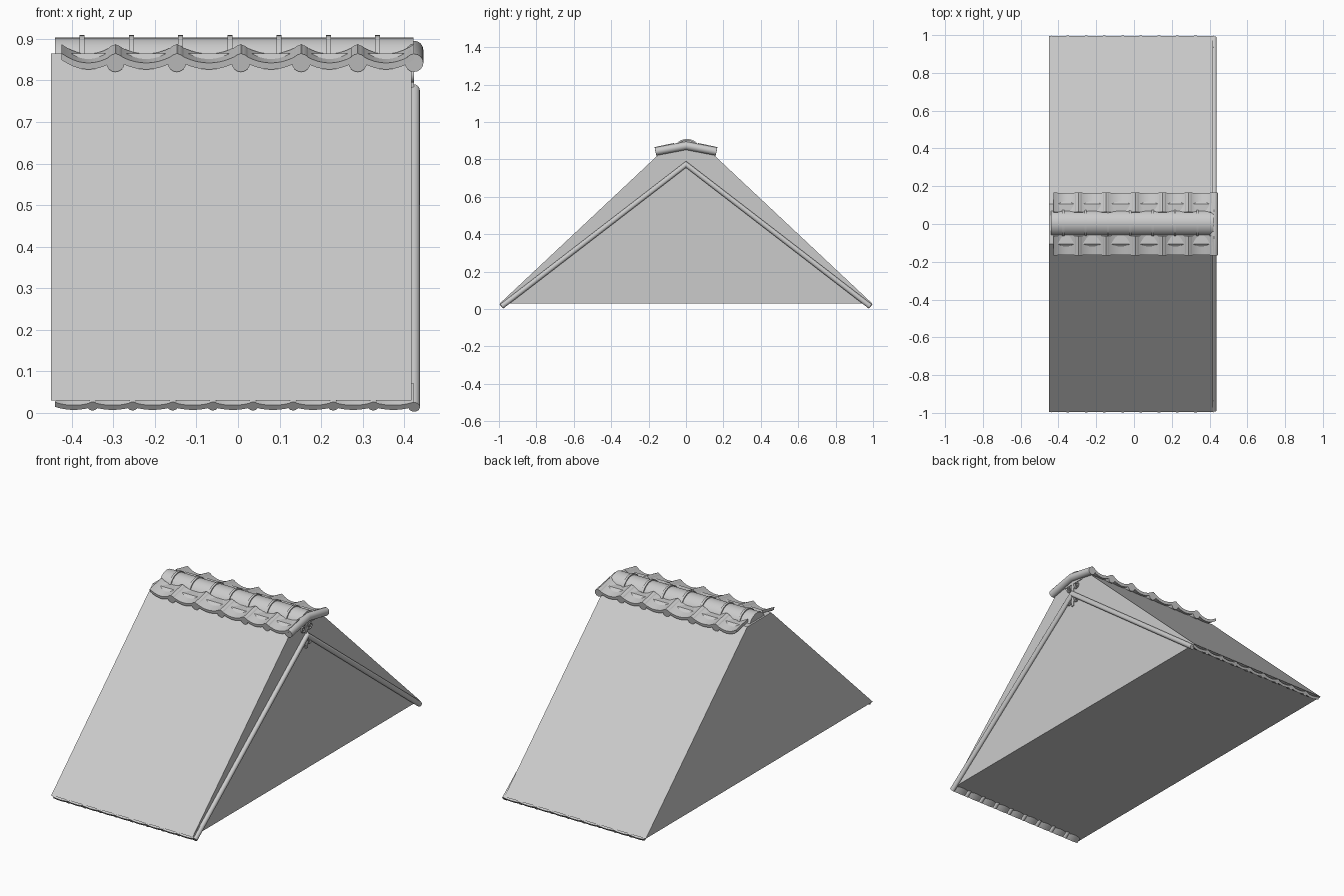
import bpy, bmesh, math
from mathutils import Vector

cube = bpy.data.objects.get("Cube")
if cube:
    bpy.data.objects.remove(cube)

mat = bpy.data.materials.new("stone grey")
mat.use_nodes = True
GREY = (0.6, 0.6, 0.6, 1)
mat.diffuse_color = GREY
mat.node_tree.nodes["Principled BSDF"].inputs["Base Color"].default_value = GREY


def finish(name, bm):
    bmesh.ops.recalc_face_normals(bm, faces=bm.faces)
    me = bpy.data.meshes.new(name)
    bm.to_mesh(me)
    bm.free()
    me.materials.append(mat)
    me.shade_smooth()
    me.set_sharp_from_angle(angle=math.radians(35))
    ob = bpy.data.objects.new(name, me)
    bpy.context.collection.objects.link(ob)


def loft(bm, rings):
    """Join closed rings of points into a capped solid."""
    loops = [[bm.verts.new(p) for p in ring] for ring in rings]
    n = len(loops[0])
    for a, b in zip(loops, loops[1:]):
        for i in range(n):
            j = (i + 1) % n
            bm.faces.new((a[i], a[j], b[j], b[i]))
    bm.faces.new(loops[0])
    bm.faces.new(loops[-1])


def sweep(bm, profile, path):
    """Carry an (x, offset) profile along a (y, z) path with mitred corners."""
    pts = [Vector(p) for p in path]
    rings = []
    for i, p in enumerate(pts):
        dirs = [(b - a).normalized() for a, b in zip(pts, pts[1:])][max(i - 1, 0):i + 1]
        normals = [Vector((-d.y, d.x)) for d in dirs]
        n = sum(normals, Vector((0, 0))).normalized()
        n /= n.dot(normals[0])
        rings.append([(x, p.x + n.x * h, p.y + n.y * h) for x, h in profile])
    loft(bm, rings)


def along_x(bm, profile, x0, x1):
    loft(bm, [[(x, y, z) for y, z in profile] for x in (x0, x1)])


def circle(x, r, n=16):
    return [(x + r * math.cos(2 * math.pi * i / n), r * math.sin(2 * math.pi * i / n))
            for i in range(n)]


def trough(x0, x1, top, sag, thick, n=10):
    """Sagging tile cross-section between two cover tiles."""
    ts = [i / n for i in range(n + 1)]
    arc = [(x0 + (x1 - x0) * t, top - sag * 4 * t * (1 - t)) for t in ts]
    return arc + [(x, h - thick) for x, h in reversed(arc)]


# Roof body with flat crown
bm = bmesh.new()
along_x(bm, [(-0.995, 0.03), (0.995, 0.03), (0.105, 0.865), (-0.105, 0.865)], -0.45, 0.418)
finish("roof_body", bm)

# Gable edge pole
bm = bmesh.new()
sweep(bm, circle(0.424, 0.014), [(-0.985, 0.014), (0, 0.773), (0.985, 0.014)])
finish("gable_pole", bm)

# Ridge tiles and eave tiles, on both slopes
ridge_x = [-0.295, -0.147, 0.007, 0.152, 0.288, 0.424]
eave_x = [-0.35 + 0.0965 * i for i in range(9)]
for side, label in ((-1, "front"), (1, "back")):
    ridge_path = sorted([(side * 0.163, 0.842), (side * 0.06, 0.864)])
    eave_path = sorted([(side * 0.99, 0.016), (side * 0.93, 0.062)])
    bm = bmesh.new()
    for x in ridge_x[:-1]:
        sweep(bm, circle(x, 0.022), ridge_path)
    finish(label + "_ridge_cover_tiles", bm)
    bm = bmesh.new()
    for a, b in zip([-0.425] + ridge_x, ridge_x):
        sweep(bm, trough(a, b, 0.024, 0.024, 0.016), ridge_path)
    finish(label + "_ridge_trough_tiles", bm)
    bm = bmesh.new()
    for x in eave_x[:-1]:
        sweep(bm, circle(x, 0.013, 12), eave_path)
    finish(label + "_eave_cover_tiles", bm)
    bm = bmesh.new()
    for a, b in zip([-0.44] + eave_x, eave_x):
        sweep(bm, trough(a, b, 0.012, 0.009, 0.014), eave_path)
    finish(label + "_eave_trough_tiles", bm)

# Cover tile running over the gable end
bm = bmesh.new()
sweep(bm, circle(ridge_x[-1], 0.022), [(-0.163, 0.842), (0, 0.873), (0.163, 0.842)])
finish("gable_cover_tile", bm)


# Rounded ridge cap and its bands
def half_round(r, n=20):
    return [(0.005 + r * math.cos(math.pi * i / n), 0.832 + r * math.sin(math.pi * i / n))
            for i in range(n + 1)]


bm = bmesh.new()
along_x(bm, half_round(0.071), -0.44, 0.422)
finish("ridge_cap", bm)
bm = bmesh.new()
for i in range(7):
    x = -0.375 + 0.1185 * i
    along_x(bm, half_round(0.077), x - 0.006, x + 0.006)
finish("ridge_bands", bm)

# Thin scroll ornament under the gable peak
bm = bmesh.new()
along_x(bm, [(-0.008, 0.70), (0.008, 0.70), (0.008, 0.85), (-0.008, 0.85)], 0.416, 0.424)
for side in (-1, 1):
    for z in (0.735, 0.815):
        rows = []
        for i in range(19):
            a = math.pi + i * math.pi / 9 * 1.3
            r = 0.024 * (1 - i / 24)
            rows.append([(x, side * (0.03 + q * math.cos(a)), z + q * math.sin(a))
                         for x, q in ((0.416, r), (0.424, r), (0.424, r - 0.005), (0.416, r - 0.005))])
        loft(bm, rows)
finish("gable_scrolls", bm)
